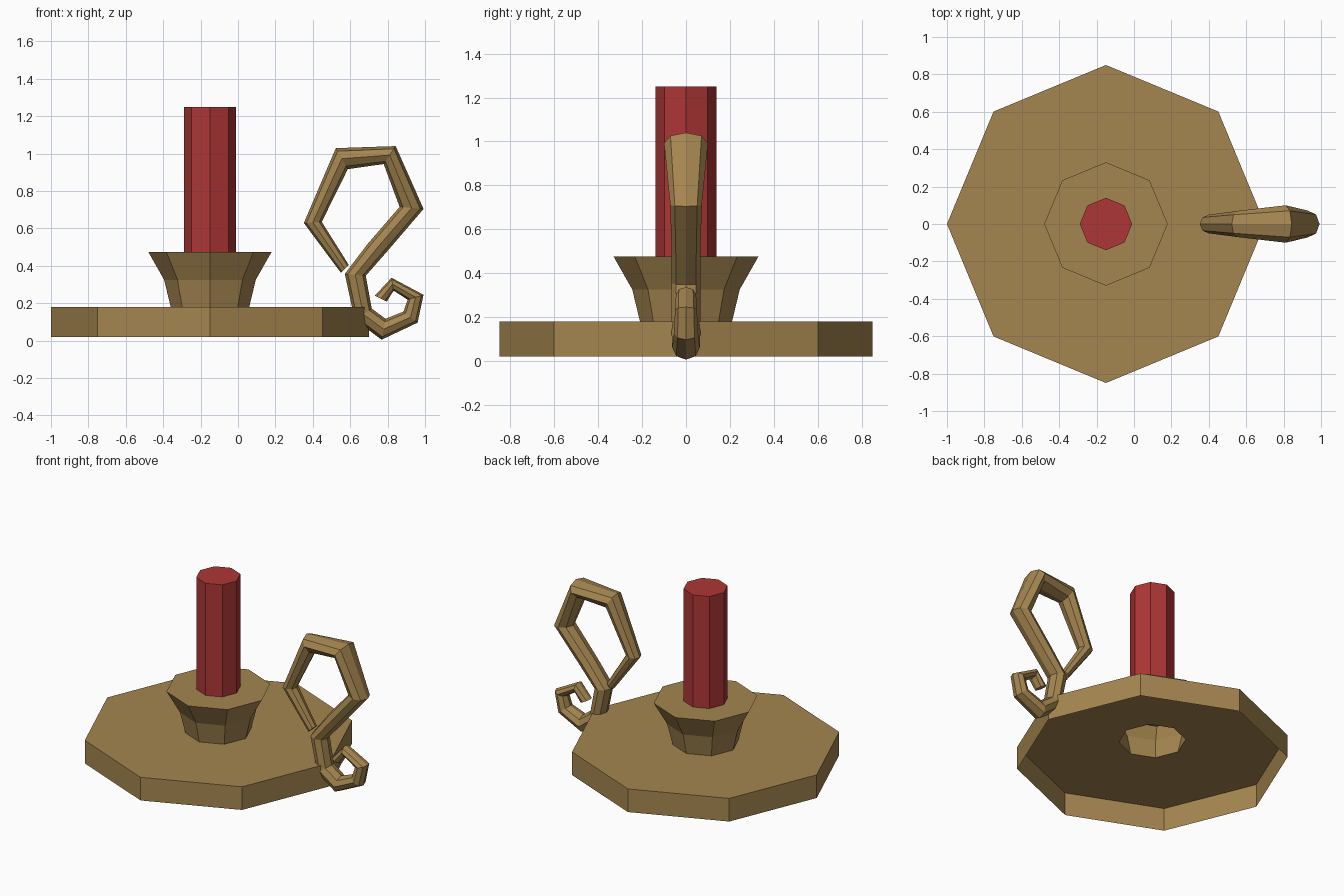
import bpy, bmesh, math
from mathutils import Vector

if "Cube" in bpy.data.objects:
    bpy.data.objects.remove(bpy.data.objects["Cube"])

SIDES = 8
CX = -0.15  # axis of dish and candle


def material(name, rgb):
    m = bpy.data.materials.new(name)
    m.diffuse_color = (*rgb, 1)
    m.use_nodes = True
    m.node_tree.nodes["Principled BSDF"].inputs["Base Color"].default_value = m.diffuse_color
    return m


brass = material("antique brass", (0.376, 0.238, 0.08))
red = material("red wax", (0.42, 0.037, 0.037))


def loft(name, rings, mat, cap_start, cap_end):
    """Skin a list of equal-sized rings of points into one flat-shaded object."""
    bm = bmesh.new()
    loops = [[bm.verts.new(p) for p in ring] for ring in rings]
    for a, b in zip(loops, loops[1:]):
        for i in range(SIDES):
            j = (i + 1) % SIDES
            bm.faces.new((a[i], a[j], b[j], b[i]))
    if cap_start:
        bm.faces.new(loops[0][::-1])
    if cap_end:
        bm.faces.new(loops[-1])
    if cap_start and cap_end:
        bmesh.ops.recalc_face_normals(bm, faces=bm.faces)
    me = bpy.data.meshes.new(name)
    bm.to_mesh(me)
    bm.free()
    me.materials.append(mat)
    ob = bpy.data.objects.new(name, me)
    bpy.context.collection.objects.link(ob)
    return ob


def turned(profile):
    """Octagonal rings from (radius, height) pairs."""
    angles = [2 * math.pi * i / SIDES for i in range(SIDES)]
    return [[(CX + r * math.cos(a), r * math.sin(a), z) for a in angles]
            for r, z in profile]


# Dish and candle cup: one shell, open underneath
loft("dish_and_cup",
     turned([(0.85, 0.02), (0.85, 0.18), (0.21, 0.18), (0.245, 0.325), (0.33, 0.475)]),
     brass, False, True)

# Candle
loft("candle", turned([(0.14, 0.47), (0.14, 1.25)]), red, True, True)

# Scroll handle: (left edge x, z, right edge x, z, half depth) along the path
sections = [
    (0.55, 0.363, 0.592, 0.405, 0.035),
    (0.352, 0.629, 0.448, 0.635, 0.05),
    (0.523, 1.029, 0.587, 0.917, 0.07),
    (0.843, 1.04, 0.779, 0.944, 0.10),
    (0.992, 0.704, 0.864, 0.715, 0.072),
    (0.80, 0.48, 0.693, 0.517, 0.066),
    (0.683, 0.347, 0.571, 0.357, 0.066),
    (0.715, 0.171, 0.624, 0.112, 0.066),
    (0.789, 0.117, 0.768, 0.005, 0.063),
    (0.885, 0.155, 0.96, 0.096, 0.055),
    (0.907, 0.219, 0.992, 0.245, 0.05),
    (0.832, 0.267, 0.821, 0.336, 0.046),
    (0.795, 0.208, 0.731, 0.24, 0.04),
]
rings = []
for x1, z1, x2, z2, depth in sections:
    left, right = Vector((x1, 0, z1)), Vector((x2, 0, z2))
    mid, half = (left + right) / 2, (left - right) / 2
    rings.append([mid + half * math.cos(k * math.pi / 4)
                  + Vector((0, depth * math.sin(k * math.pi / 4), 0))
                  for k in range(SIDES)])
loft("scroll_handle", rings, brass, True, True)
